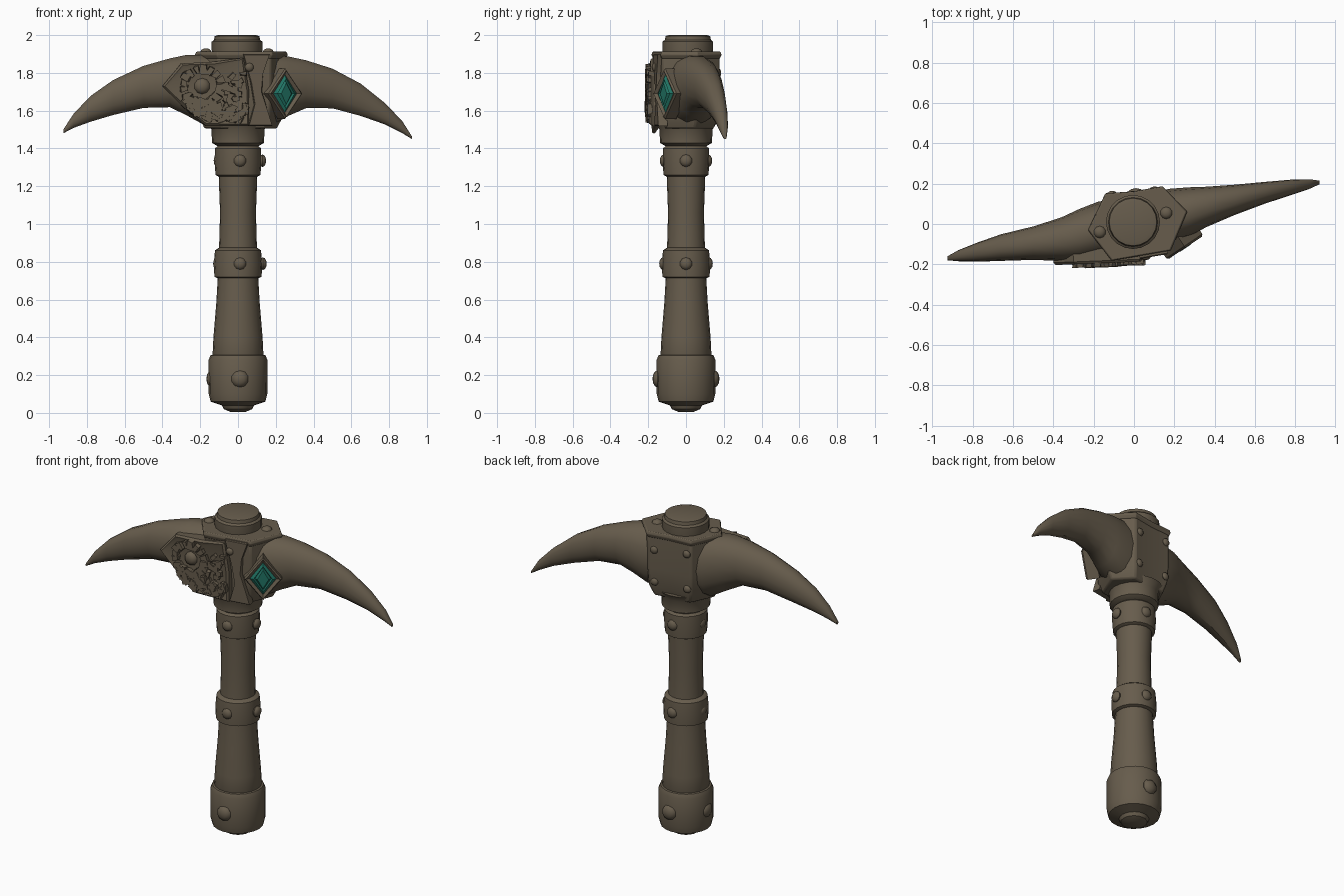
import bpy, bmesh, math, random
from math import sin, cos, pi
from mathutils import Matrix, Vector

random.seed(4)
if "Cube" in bpy.data.objects:
    bpy.data.objects.remove(bpy.data.objects["Cube"], do_unlink=True)


def material(name, rgb):
    m = bpy.data.materials.new(name)
    m.use_nodes = True
    m.diffuse_color = (*rgb, 1)
    bsdf = m.node_tree.nodes["Principled BSDF"]
    bsdf.inputs["Base Color"].default_value = (*rgb, 1)
    bsdf.inputs["Roughness"].default_value = 0.8
    return m


BROWN = material("weathered brown", (0.135, 0.108, 0.073))
TEAL = material("teal gem", (0.015, 0.17, 0.125))
parts = []


def finish(name, bm, bevel=0):
    bmesh.ops.recalc_face_normals(bm, faces=bm.faces)
    mesh = bpy.data.meshes.new(name)
    bm.to_mesh(mesh)
    bm.free()
    ob = bpy.data.objects.new(name, mesh)
    bpy.context.collection.objects.link(ob)
    mesh.materials.append(BROWN)
    mesh.materials.append(TEAL)
    if bevel:
        mod = ob.modifiers.new("Bevel", "BEVEL")
        mod.width, mod.segments = bevel, 2
    parts.append(ob)
    return ob


def loft(bm, rings):
    """Skin a list of equal point rings and cap both ends."""
    vs = [[bm.verts.new(p) for p in ring] for ring in rings]
    n = len(vs[0])
    for a, b in zip(vs, vs[1:]):
        for i in range(n):
            j = (i + 1) % n
            bm.faces.new((a[i], a[j], b[j], b[i]))
    return bm.faces.new(vs[0]), bm.faces.new(vs[-1])


def lathe(name, profile, n=20, center=(0, 0)):
    bm = bmesh.new()
    loft(bm, [[(center[0] + r * cos(2 * pi * i / n), center[1] + r * sin(2 * pi * i / n), z)
               for i in range(n)] for r, z in profile])
    return finish(name, bm)


def plate_bm(pts, thick, inset=0.0):
    """Plate outline in x,z; front at y = 0, narrowed a little to a bevelled edge."""
    bm = bmesh.new()
    c = sum((Vector((x, 0, z)) for x, z in pts), Vector()) / len(pts)
    base = [Vector((x, 0, z)) for x, z in pts]
    edge = Vector((0, inset, 0))
    rings = [[p + Vector((0, thick, 0)) for p in base],
             [p + edge for p in base],
             [p + (c - p).normalized() * inset for p in base]]
    front = loft(bm, rings)[1]
    bmesh.ops.recalc_face_normals(bm, faces=bm.faces)
    return bm, front


def place(bm, loc, yaw):
    bm.transform(Matrix.Translation(loc) @ Matrix.Rotation(yaw, 4, "Z"))


def rivets(name, items):
    """Each item is location, outward direction and radius."""
    bm = bmesh.new()
    for loc, normal, r in items:
        rot = Vector(normal).to_track_quat("Z", "Y").to_matrix().to_4x4()
        bmesh.ops.create_uvsphere(bm, u_segments=10, v_segments=6, radius=r,
                                  matrix=Matrix.Translation(loc) @ rot @ Matrix.Diagonal((1, 1, 0.6, 1)))
    finish(name, bm)


# Handle shaft, bands and pommel
lathe("handle_shaft", [(0.1, 0.2), (0.135, 0.3), (0.13, 0.4), (0.115, 0.58), (0.107, 0.72),
                       (0.1, 0.88), (0.095, 1.06), (0.102, 1.25), (0.105, 1.5)])
lathe("pommel", [(0.04, 0.005), (0.075, 0.02), (0.085, 0.04), (0.145, 0.06), (0.155, 0.1),
                 (0.156, 0.28), (0.145, 0.305), (0.125, 0.31)])
lathe("middle_band", [(0.1, 0.71), (0.125, 0.72), (0.128, 0.79), (0.122, 0.86), (0.1, 0.875)])
lathe("upper_band", [(0.1, 1.25), (0.119, 1.26), (0.124, 1.33), (0.122, 1.4), (0.1, 1.42)])
lathe("head_collar", [(0.105, 1.41), (0.138, 1.43), (0.14, 1.5), (0.165, 1.54)])
lathe("top_cap", [(0.125, 1.85), (0.134, 1.92), (0.134, 1.965), (0.122, 1.975),
                  (0.118, 1.995), (0.1, 2.0)], center=(-0.005, 0.01))

items = []
for k in range(4):
    d = Vector((sin(k * pi / 2), -cos(k * pi / 2), 0))
    for z, r, size in ((0.79, 0.122, 0.033), (1.335, 0.119, 0.033), (0.18, 0.15, 0.046)):
        if z < 0.5 and k == 1:
            continue
        items.append((d * r + Vector((0.01, 0, z)), d, size))
rivets("handle_rivets", items)

# Curved horns as one loft: x, y centre, half width, bottom, top
sections = [(-0.925, -0.17, 0.01, 1.48, 1.5), (-0.87, -0.157, 0.028, 1.508, 1.585),
            (-0.78, -0.14, 0.047, 1.54, 1.68), (-0.66, -0.117, 0.066, 1.575, 1.765),
            (-0.5, -0.095, 0.083, 1.612, 1.84), (-0.36, -0.075, 0.108, 1.615, 1.88),
            (-0.27, -0.055, 0.13, 1.57, 1.9), (-0.18, -0.03, 0.14, 1.52, 1.9),
            (0.18, 0.035, 0.14, 1.52, 1.9), (0.27, 0.06, 0.122, 1.57, 1.89),
            (0.36, 0.085, 0.1, 1.61, 1.87), (0.5, 0.12, 0.075, 1.61, 1.825),
            (0.65, 0.155, 0.054, 1.57, 1.745), (0.78, 0.182, 0.038, 1.525, 1.64),
            (0.87, 0.198, 0.024, 1.48, 1.545), (0.92, 0.206, 0.009, 1.45, 1.465)]
bm = bmesh.new()
rings = []
for x, y, w, lo, hi in sections:
    ring = []
    for i in range(14):
        a = 2 * pi * i / 14
        ring.append((x, y + w * math.copysign(abs(cos(a)) ** 0.85, cos(a)),
                     (lo + hi) / 2 + (hi - lo) / 2 * sin(a)))
    rings.append(ring)
loft(bm, rings)
finish("horns", bm)

# Central six-sided housing and its top rim
HEX = [(-0.225, -0.03), (-0.14, 0.15), (0.0, 0.16), (0.14, 0.185), (0.26, 0.06),
       (0.18, -0.13), (-0.11, -0.18)]


def prism(name, levels, bevel):
    b = bmesh.new()
    loft(b, [[(x * s, y * s, z) for x, y in HEX] for z, s in levels])
    finish(name, b, bevel)


prism("head_housing", [(1.505, 0.8), (1.57, 0.93), (1.68, 0.97), (1.82, 0.97), (1.9, 0.96)], 0.01)
prism("housing_rim", [(1.875, 0.97), (1.895, 1.02), (1.912, 0.99)], 0.004)
back = Vector((-0.1, 1, 0))
rivets("housing_rivets", [((-0.17, -0.04, 1.912), (0, 0, 1), 0.03), ((0.16, 0.055, 1.912), (0, 0, 1), 0.03),
                          ((0.1, 0.172, 1.8), back, 0.024), ((0.1, 0.168, 1.6), back, 0.024),
                          ((-0.11, 0.15, 1.82), back, 0.024), ((-0.11, 0.145, 1.6), back, 0.024),
                          ((0.22, 0.09, 1.83), (1, 1, 0), 0.024), ((0.215, 0.085, 1.6), (1, 1, 0), 0.024),
                          ((0.06, -0.165, 1.83), (0.15, -1, 0), 0.024)])

# Front guard plate
YAW = 0.04
ORIGIN = Vector((0, -0.188, 0))
bm, front = plate_bm([(-0.4, 1.73), (-0.3, 1.85), (-0.12, 1.86), (0.03, 1.88), (0.06, 1.7),
                      (0.06, 1.52), (-0.17, 1.52), (-0.28, 1.61)], 0.11, 0.012)
bmesh.ops.inset_region(bm, faces=[front], thickness=0.022, depth=-0.008)
place(bm, ORIGIN, YAW)
finish("guard_plate", bm)

# Raised carving: a boss, a toothed ring and broken scales
bm = bmesh.new()


def chip(x, z, size, angle, depth=0.016):
    m = (Matrix.Translation((x, 0.002, z)) @ Matrix.Rotation(angle, 4, "Y")
         @ Matrix.Diagonal((size * 1.5, depth * 2, size, 1)))
    made = bmesh.ops.create_cube(bm, size=1, matrix=m)["verts"]
    for v in made:
        v.co += Vector((random.uniform(-1, 1), 0, random.uniform(-1, 1))) * size * 0.3


for k in range(17):
    a = 2 * pi * k / 17
    chip(-0.19 + 0.098 * cos(a), 1.73 + 0.09 * sin(a), 0.03, -a, 0.02)
for k in range(75):
    t = random.random()
    x = -0.27 + 0.31 * t
    z = 1.635 - 0.08 * sin(t * pi * 0.6) + random.uniform(-0.03, 0.045) + 0.03 * t
    chip(x, z, random.uniform(0.016, 0.034), random.uniform(0, pi), random.uniform(0.008, 0.024))
for k in range(16):
    chip(random.uniform(-0.07, 0.03), random.uniform(1.62, 1.8), 0.024, random.uniform(0, pi), 0.015)
place(bm, ORIGIN, YAW)
finish("carved_scales", bm)
rivets("carved_boss", [((-0.19, -0.19, 1.73), (0, -1, 0), 0.042)])

# Front strap beside the guard plate
bm, front = plate_bm([(0.03, 1.9), (0.17, 1.9), (0.135, 1.8), (0.13, 1.7), (0.16, 1.6), (0.185, 1.52),
                      (0.06, 1.52), (0.09, 1.63), (0.07, 1.75)], 0.05, 0.005)
place(bm, (0, -0.178, 0), 0.17)
finish("front_strap", bm)

# Diamond mount with the stepped gem set into it
bm, front = plate_bm([(-0.108, 0), (0, 0.133), (0.108, 0), (0, -0.133)], 0.08, 0.01)
bmesh.ops.inset_region(bm, faces=[front], thickness=0.022, depth=-0.012)
bmesh.ops.inset_region(bm, faces=[front], thickness=0.002, depth=0)
front.material_index = 1
for thick, depth in ((0.02, 0.012), (0.008, -0.012), (0.014, 0.014)):
    made = bmesh.ops.inset_region(bm, faces=[front], thickness=thick, depth=depth)["faces"]
    for f in made:
        f.material_index = 1
place(bm, (0.255, -0.118, 1.69), 0.59)
finish("gem_mount", bm)

# Smooth shading with kept edges
bpy.ops.object.select_all(action="DESELECT")
for ob in parts:
    ob.select_set(True)
bpy.context.view_layer.objects.active = parts[0]
bpy.ops.object.shade_smooth_by_angle(angle=math.radians(35))
